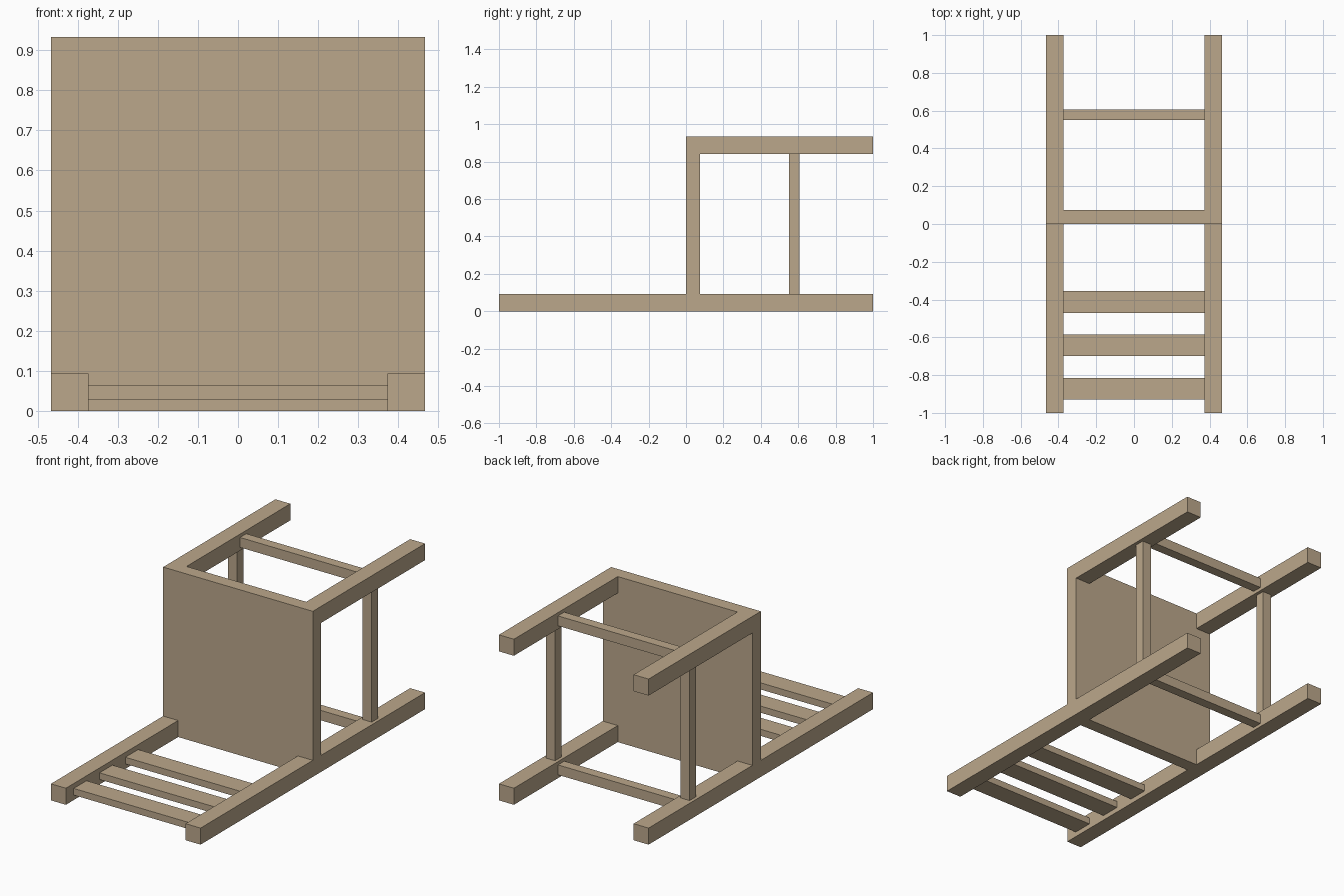
import bpy

if "Cube" in bpy.data.objects:
    bpy.data.objects.remove(bpy.data.objects["Cube"])

wood = bpy.data.materials.new("wood")
wood.diffuse_color = (0.50, 0.39, 0.26, 1)
wood.use_nodes = True
wood.node_tree.nodes["Principled BSDF"].inputs["Base Color"].default_value = wood.diffuse_color

W = 0.4667          # half width of the chair
T = 0.0933          # leg thickness
H = 2 * W           # seat depth, which is the height of the chair lying down
S = 0.0747          # seat thickness
I = W - T           # inner side of the legs
R = 0.056           # stretcher thickness


def box(name, x, y, z):
    """Box given by its (min, max) range on each axis."""
    bpy.ops.mesh.primitive_cube_add(size=1, location=[sum(r) / 2 for r in (x, y, z)])
    ob = bpy.context.object
    ob.name = name
    ob.scale = [r[1] - r[0] for r in (x, y, z)]
    bpy.ops.object.transform_apply(location=False, rotation=False, scale=True)
    ob.data.materials.append(wood)
    return ob


# Chair lies on its back: the seat stands upright
box("seat", (-W, W), (0, S), (0, H))

mid = T / 2
stretcher_y = (0.551, 0.551 + R)

for side, s in (("left", -1), ("right", 1)):
    xr = sorted((s * I, s * W))
    # Backrest post and the two legs of each side
    box(side + "_back_post", xr, (-1, 0), (0, T))
    box(side + "_rear_leg", xr, (S, 1), (0, T))
    box(side + "_front_leg", xr, (S, 1), (H - T, H))
    # Side stretcher joining rear and front leg
    cx = s * (W - mid)
    box(side + "_side_stretcher", (cx - R / 2, cx + R / 2), stretcher_y, (T, H - T))

# Cross stretchers between left and right legs
for name, cz in (("rear_stretcher", mid), ("front_stretcher", H - mid)):
    box(name, (-I, I), stretcher_y, (cz - R / 2, cz + R / 2))

# Backrest slats
for i, cy in enumerate((-0.413, -0.643, -0.873)):
    box(f"back_slat_{i + 1}", (-I, I), (cy - 0.057, cy + 0.057), (0.028, 0.0655))
